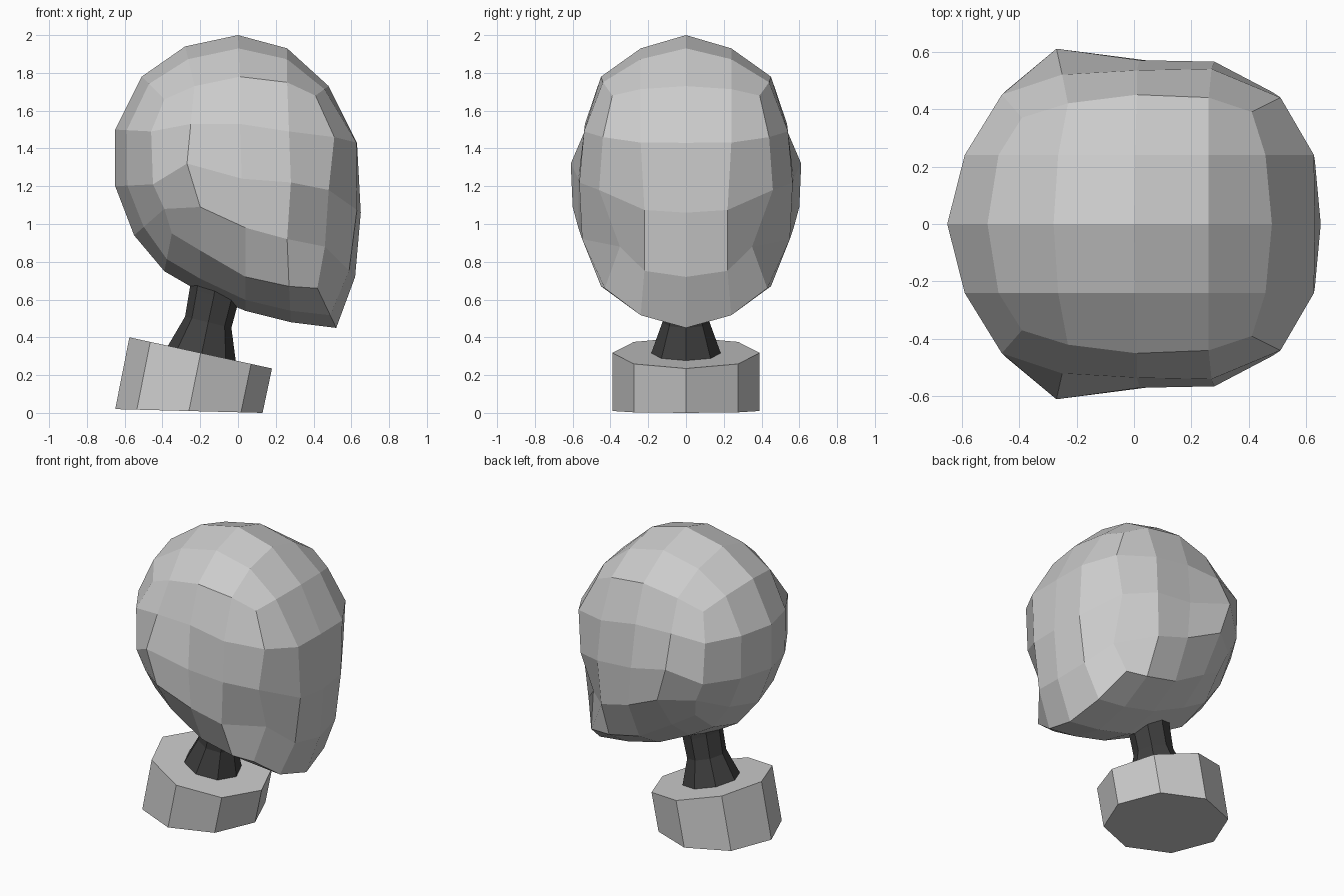
import bpy
from math import cos, sin, pi
from mathutils import Vector

if "Cube" in bpy.data.objects:
    bpy.data.objects.remove(bpy.data.objects["Cube"])


def make(name, verts, faces):
    mesh = bpy.data.meshes.new(name)
    mesh.from_pydata(verts, [], faces)
    obj = bpy.data.objects.new(name, mesh)
    bpy.context.collection.objects.link(obj)
    return obj


# Octagonal solid through rings given by their left and right ends and half width
def loft(name, rings, n=8):
    verts = []
    for x0, z0, x1, z1, ry in rings:
        for i in range(n):
            c, s = cos(2 * pi * i / n), sin(2 * pi * i / n)
            verts.append(((x0 + x1) / 2 + (x1 - x0) / 2 * c, ry * s,
                          (z0 + z1) / 2 + (z1 - z0) / 2 * c))
    faces = [(r * n + i, r * n + (i + 1) % n, (r + 1) * n + (i + 1) % n, (r + 1) * n + i)
             for r in range(len(rings) - 1) for i in range(n)]
    faces += [tuple(range(n))[::-1], tuple(range(len(verts) - n, len(verts)))]
    return make(name, verts, faces)


# Head: centre-line profile (crown, face, jaw, back of skull), clockwise
profile = [(-.51, 1.78), (-.28, 1.94), (0, 2), (.26, 1.93),
           (.48, 1.73), (.63, 1.43), (.65, 1.06), (.62, .72),
           (.52, .45), (.28, .48), (.04, .54), (-.2, .64),
           (-.39, .75), (-.55, .94), (-.65, 1.2), (-.65, 1.5)]
# Head: border of the flat side, in the same order
border = [(-.39, .37, 1.66), (-.23, .42, 1.73), (.01, .45, 1.78), (.26, .44, 1.75),
          (.41, .39, 1.68), (.51, .44, 1.46), (.48, .46, 1.18), (.46, .35, .88),
          (.42, .43, .66), (.27, .45, .67), (.04, .45, .72), (-.2, .44, .86),
          (-.35, .40, .95), (-.39, .45, 1.08), (-.45, .46, 1.21), (-.46, .45, 1.49)]
# Head: inner points of the side, with the ear bump at the back
side = [(-.25, .52, 1.53), (.01, .535, 1.53), (.27, .54, 1.49),
        (-.27, .61, 1.32), (.02, .57, 1.24), (.28, .565, 1.22),
        (-.2, .60, 1.09), (.04, .57, .98), (.26, .55, .92)]

centre = [Vector((x, 0, z)) for x, z in profile]
middle = []
for k in range(16):
    t = {5: .03, 6: .12, 7: .2}.get(k, .32)
    p = centre[k].lerp(Vector(border[k]), t)
    p.y = .22 if k in (6, 7) else .24
    middle.append(p)
verts = centre + middle + [Vector(p) for p in border + side]

faces = [(r * 16 + k, r * 16 + (k + 1) % 16, r * 16 + 16 + (k + 1) % 16, r * 16 + 16 + k)
         for r in range(2) for k in range(16)]


def side_index(r, c):
    if r == 0:
        return 32 + c
    if c == 4:
        return 36 + r
    if r == 4:
        return 44 - c
    if c == 0:
        return 48 - r
    return 48 + (r - 1) * 3 + c - 1


faces += [(side_index(r, c), side_index(r, c + 1), side_index(r + 1, c + 1), side_index(r + 1, c))
          for r in range(4) for c in range(4)]
# The half lies on +y; reverse so its normals point outwards
head = make("head", verts, faces)
mirror = head.modifiers.new("mirror", 'MIRROR')
mirror.use_axis = (False, True, False)
mirror.use_clip = True

# Dark neck with a narrow waist
neck = loft("neck", [(-.38, .34, -.01, .26, .19), (-.28, .51, -.035, .45, .125),
                     (-.255, .66, 0, .58, .125), (-.24, .78, .02, .70, .13)])
dark = bpy.data.materials.new("dark")
dark.diffuse_color = (.05, .05, .05, 1)
dark.use_nodes = True
dark.node_tree.nodes["Principled BSDF"].inputs["Base Color"].default_value = dark.diffuse_color
neck.data.materials.append(dark)

# Leaning octagonal base
loft("base", [(-.65, .02, .13, 0, .39), (-.575, .40, .18, .235, .39)])
